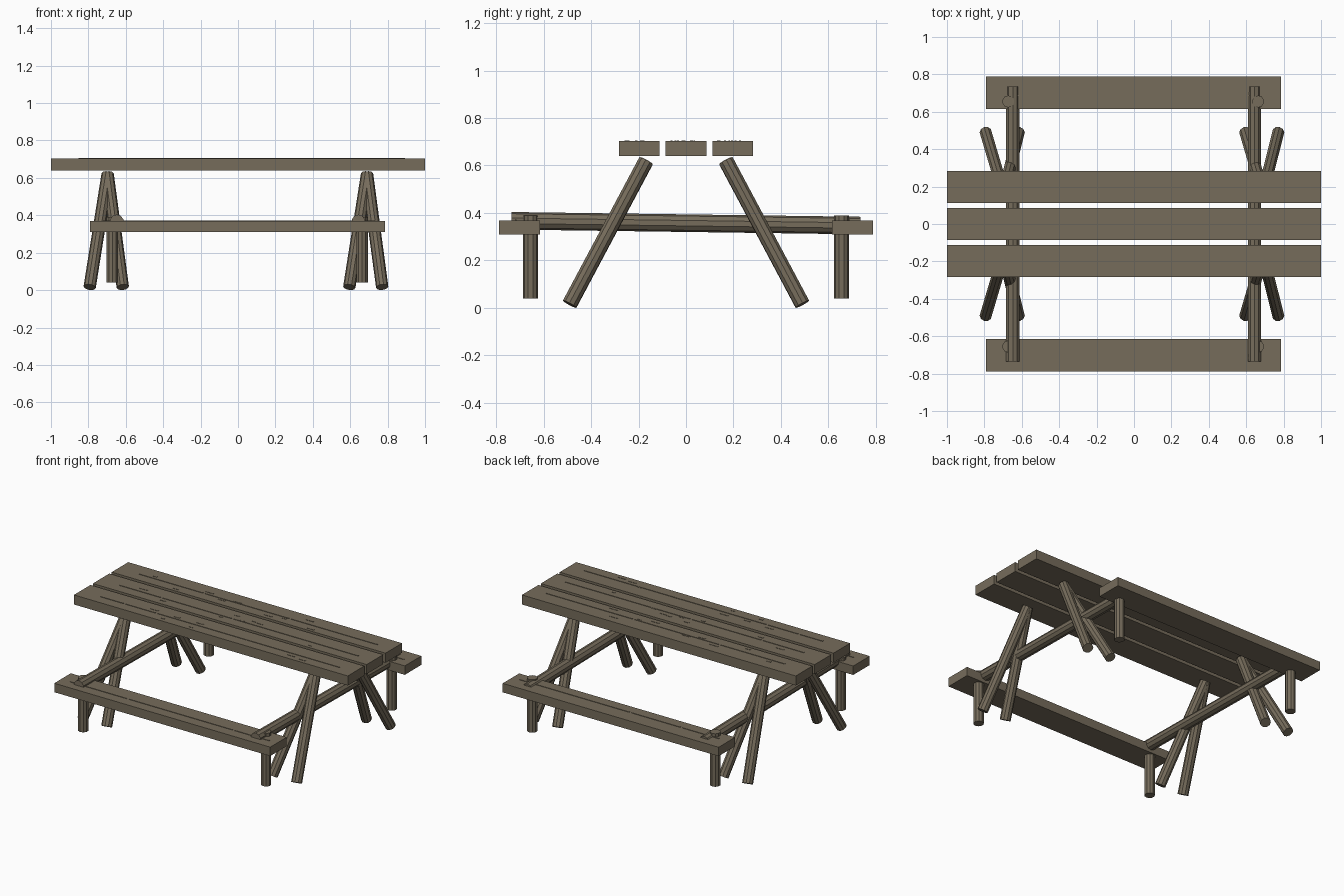
import bpy, math, random
from mathutils import Vector

if "Cube" in bpy.data.objects:
    bpy.data.objects.remove(bpy.data.objects["Cube"])

random.seed(4)
wood = bpy.data.materials.new("weathered_wood")
wood.diffuse_color = (0.18, 0.15, 0.105, 1)
wood.use_nodes = True
wood.node_tree.nodes["Principled BSDF"].inputs["Base Color"].default_value = wood.diffuse_color


def box(name, x0, x1, y0, y1, z0, z1):
    bpy.ops.mesh.primitive_cube_add(size=1, location=((x0 + x1) / 2, (y0 + y1) / 2, (z0 + z1) / 2))
    ob = bpy.context.object
    ob.name = name
    ob.scale = (x1 - x0, y1 - y0, z1 - z0)
    bpy.ops.object.transform_apply(location=False, rotation=False, scale=True)
    ob.data.materials.append(wood)
    return ob


def pole(name, a, b, r):
    a, b = Vector(a), Vector(b)
    d = b - a
    bpy.ops.mesh.primitive_cylinder_add(vertices=10, radius=r, depth=d.length, location=(a + b) / 2)
    ob = bpy.context.object
    ob.name = name
    ob.rotation_euler = d.to_track_quat('Z', 'Y').to_euler()
    ob.data.materials.append(wood)
    return ob


def grain(name, x0, x1, y, z, chips):
    # Thin raised seam broken into strips, with small splinters beside it
    cuts = [x0] + sorted(random.uniform(x0, x1) for _ in range(2)) + [x1]
    for a, b in zip(cuts, cuts[1:]):
        if b - a > 0.05:
            box(name + "_seam", a + 0.008, b - 0.008, y - 0.003, y + 0.003, z - 0.002, z + 0.003)
    for _ in range(chips):
        x = random.uniform(x0, x1)
        w = random.uniform(0.01, 0.03)
        yc = y + random.uniform(-0.05, 0.05)
        box(name + "_splinter", x - w, x + w, yc - 0.004, yc + 0.004, z - 0.002, z + 0.002)


# Table top planks
for i, y in enumerate((-0.197, 0.0, 0.197)):
    box("top_plank", -1, 1, y - 0.086, y + 0.086, 0.64, 0.703)
    grain("top_plank", -0.86, 0.9, y - 0.015, 0.703, 9)

# Bench seats
for s in (-1, 1):
    y = 0.702 * s
    box("bench_seat", -0.79, 0.787, y - 0.086, y + 0.086, 0.31, 0.369)
    grain("bench_seat", -0.73, 0.74, y - 0.015, 0.369, 0)

# Supports at both ends: cross bar, bench posts, splayed leg pairs
for bar_x, post_x, top_x, feet in ((-0.648, -0.672, -0.697, (-0.793, -0.616)),
                                   (0.644, 0.664, 0.69, (0.595, 0.771))):
    pole("cross_bar", (bar_x, -0.735, 0.367), (bar_x, 0.735, 0.347), 0.037)
    for s in (-1, 1):
        pole("bench_post", (post_x, 0.655 * s, 0.04), (post_x, 0.655 * s, 0.39), 0.032)
        for foot_x in feet:
            pole("splayed_leg", (foot_x, 0.49 * s, 0.016), (top_x, 0.168 * s, 0.62), 0.033)
